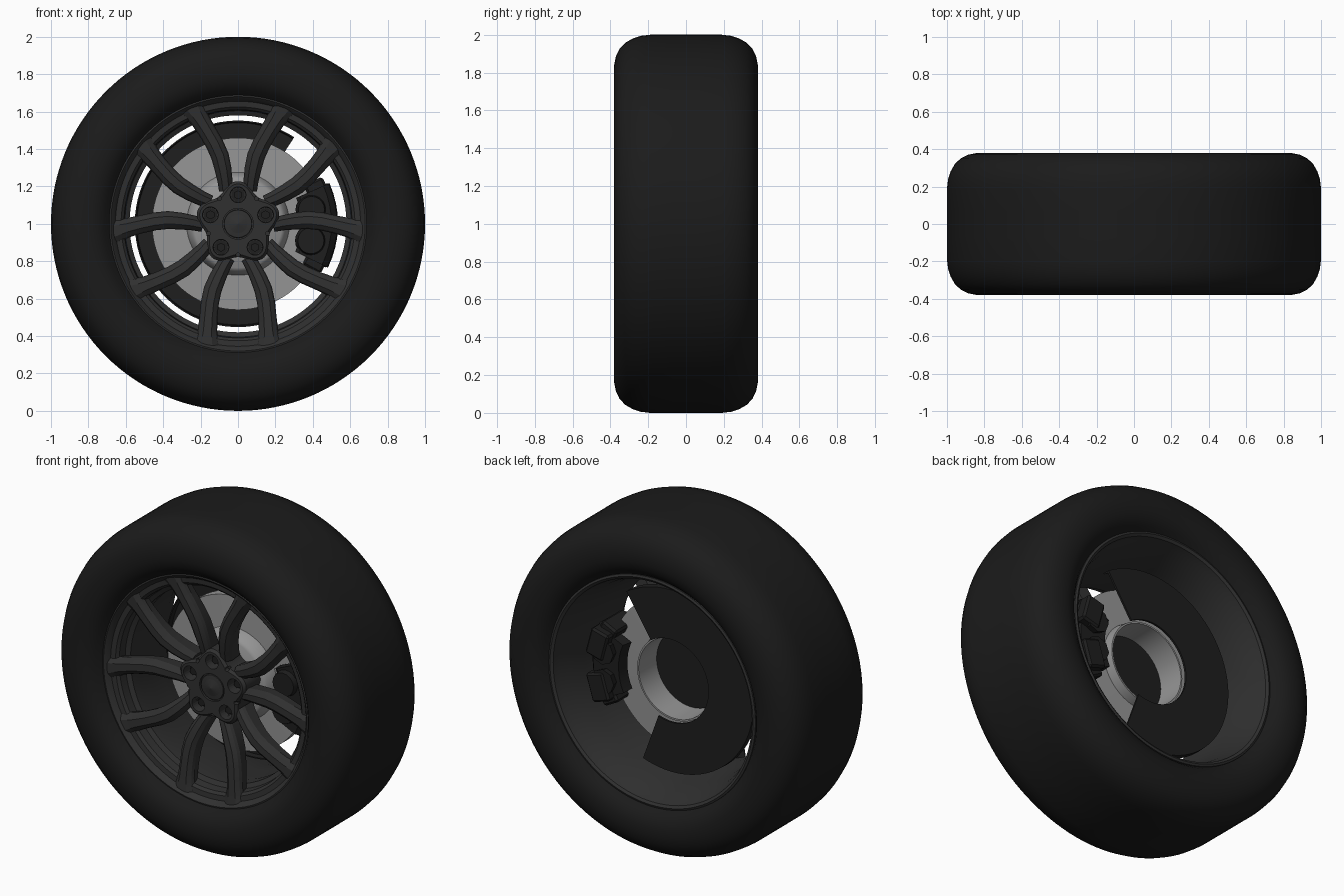
import bpy, bmesh
from math import cos, sin, pi, radians
from mathutils import Vector, Matrix

if "Cube" in bpy.data.objects:
    bpy.data.objects.remove(bpy.data.objects["Cube"])


def material(name, v):
    m = bpy.data.materials.new(name)
    m.diffuse_color = (v, v, v, 1)
    m.use_nodes = True
    m.node_tree.nodes["Principled BSDF"].inputs["Base Color"].default_value = m.diffuse_color
    return m


RUBBER = material("rubber", 0.011)
ALLOY = material("dark_alloy", 0.03)
BLACK = material("black_metal", 0.013)
STEEL = material("steel", 0.3)


def finish(name, bm, mat, smooth=35):
    bmesh.ops.remove_doubles(bm, verts=bm.verts, dist=1e-5)
    bmesh.ops.recalc_face_normals(bm, faces=bm.faces)
    me = bpy.data.meshes.new(name)
    bm.to_mesh(me)
    bm.free()
    ob = bpy.data.objects.new(name, me)
    bpy.context.collection.objects.link(ob)
    me.materials.append(mat)
    if smooth:
        bpy.ops.object.select_all(action='DESELECT')
        ob.select_set(True)
        bpy.context.view_layer.objects.active = ob
        bpy.ops.object.shade_smooth_by_angle(angle=radians(smooth))
    return ob


def lathe(name, profile, mat, seg=96, a0=0, a1=360, smooth=35):
    """Sweep a closed (radius, y) profile around the axle."""
    bm = bmesh.new()
    full = a1 - a0 == 360
    rings = []
    for i in range(seg if full else seg + 1):
        a = radians(a0 + (a1 - a0) * i / seg)
        rings.append([bm.verts.new((r * cos(a), y, 1 + r * sin(a))) for r, y in profile])
    n = len(profile)
    for i in range(seg):
        p, q = rings[i], rings[(i + 1) % len(rings)]
        for j in range(n):
            k = (j + 1) % n
            bm.faces.new((p[j], p[k], q[k], q[j]))
    if not full:
        bm.faces.new(rings[0])
        bm.faces.new(rings[-1])
    bmesh.ops.remove_doubles(bm, verts=bm.verts, dist=1e-5)
    bmesh.ops.dissolve_degenerate(bm, edges=bm.edges, dist=1e-6)
    return finish(name, bm, mat, smooth)


def polar(r, deg, y):
    return Vector((r * cos(radians(deg)), y, 1 + r * sin(radians(deg))))


def add_cylinder(bm, center, r1, r2, depth, seg=24):
    """Cylinder along y; r1 is the front radius."""
    m = Matrix.Translation(center) @ Matrix.Rotation(pi / 2, 4, 'X')
    bmesh.ops.create_cone(bm, cap_ends=True, segments=seg, radius1=r2, radius2=r1,
                          depth=depth, matrix=m)


# Tyre: half of the section mirrored
half = [(0.67, .295), (0.69, .315), (0.715, .345), (0.75, .368), (0.79, .379), (0.84, .38),
        (0.885, .371), (0.925, .352), (0.957, .322), (0.98, .282), (0.994, .24), (1, .19), (1, .07)]
lathe("tyre", [(r, -y) for r, y in half] + half[::-1], RUBBER, 128, smooth=50)

# Rim barrel with front and rear lips
lathe("rim_barrel", [
    (.665, -.30), (.68, -.315), (.692, -.312), (.692, -.29), (.65, -.25), (.62, -.1), (.63, .15),
    (.67, .27), (.692, .30), (.692, .325), (.68, .33), (.665, .32), (.655, .28), (.635, .22),
    (.612, .1), (.598, -.02), (.58, -.13), (.58, -.2), (.605, -.215), (.61, -.265), (.625, -.28),
    (.655, -.283)], ALLOY, 120)

# Ten spokes in five pairs: (sideways, outwards, front y, half width)
PATH = [(.05, .18, -.235, .036), (.078, .225, -.25, .040), (.108, .285, -.266, .045),
        (.135, .35, -.277, .048), (.15, .42, -.284, .048), (.158, .50, -.29, .048),
        (.163, .57, -.295, .052), (.166, .615, -.299, .062), (.168, .648, -.302, .074)]
bm = bmesh.new()
for k in range(5):
    turn = radians(270 + 72 * k)
    for side in (-1, 1):
        rings = []
        for i, (u, v, y, w) in enumerate(PATH):
            a, b = PATH[max(i - 1, 0)], PATH[min(i + 1, len(PATH) - 1)]
            t = Vector((b[0] - a[0], b[1] - a[1])).normalized()
            depth = .12 - .05 * i / 8
            ring = []
            for s, d in ((-.8, depth), (-1, .035), (-.85, .018), (-.42, 0), (.42, 0),
                         (.85, .018), (1, .035), (.8, depth)):
                pu, pv = u + s * w * t.y, v - s * w * t.x
                pu *= side
                ring.append(bm.verts.new((pv * cos(turn) - pu * sin(turn), y + d,
                                          1 + pv * sin(turn) + pu * cos(turn))))
            rings.append(ring)
        for p, q in zip(rings, rings[1:]):
            for j in range(8):
                bm.faces.new((p[j], p[(j + 1) % 8], q[(j + 1) % 8], q[j]))
        bm.faces.new(rings[0])
        bm.faces.new(rings[-1])
finish("spokes", bm, ALLOY, 22)

# Lobed hub plate with bolt pockets cut out
bm = bmesh.new()
loops = []
for y, inset in ((-.10, 0), (-.235, 0), (-.25, .015)):
    loops.append([bm.verts.new(polar(.203 + .025 * cos(radians(5 * (d - 90))) - inset, d, y))
                  for d in range(0, 360, 4)])
for p, q in zip(loops, loops[1:]):
    for j in range(90):
        bm.faces.new((p[j], p[(j + 1) % 90], q[(j + 1) % 90], q[j]))
bm.faces.new(loops[0])
bm.faces.new(loops[-1])
hub = finish("hub_plate", bm, ALLOY)
bm = bmesh.new()
for k in range(5):
    add_cylinder(bm, polar(.155, 90 + 72 * k, -.25), .045, .040, .13)
    add_cylinder(bm, polar(.168, 54 + 72 * k, -.25), .012, .012, .06, 12)
add_cylinder(bm, (0, -.25, 1), .082, .082, .03, 40)
cutter = finish("pocket_cutter", bm, BLACK, 0)
cutter.hide_render = True
cutter.hide_viewport = True
cut = hub.modifiers.new("pockets", 'BOOLEAN')
cut.operation = 'DIFFERENCE'
cut.solver = 'EXACT'
cut.object = cutter

# Wheel bolts
bm = bmesh.new()
for k in range(5):
    add_cylinder(bm, polar(.155, 90 + 72 * k, -.195), .024, .024, .05, 6)
    add_cylinder(bm, polar(.155, 90 + 72 * k, -.184), .036, .036, .012, 20)
finish("wheel_bolts", bm, BLACK)

# Faceted centre cap
lathe("centre_cap", [(0, -.262), (.05, -.25), (.074, -.247), (.077, -.23), (0, -.23)],
      ALLOY, 20, smooth=0)

# Brake disc with hat
lathe("brake_disc", [(0, -.10), (.235, -.10), (.255, -.085), (.275, -.02), (.46, -.015),
                     (.46, .05), (.26, .055), (.25, .11), (.24, .11), (.235, -.08), (0, -.08)],
      STEEL, 80, smooth=50)
lathe("hub_carrier", [(0, -.085), (.232, -.085), (.232, -.05), (0, -.05)], BLACK, 48)

# Dust shield, open around the caliper
lathe("dust_shield", [(.25, .13), (.54, .13), (.545, .10), (.552, .10), (.55, .142), (.25, .142)],
      BLACK, 60, 57, 290)

# Caliper bridging the disc, with piston housings and rear bracket blocks
lathe("caliper_body", [(.34, -.085), (.36, -.10), (.50, -.10), (.53, -.07), (.535, .13), (.51, .16),
                       (.34, .16), (.33, .09), (.485, .09), (.485, -.04), (.34, -.04)],
      BLACK, 8, -26, 24, 20)
bm = bmesh.new()
for d in (-13, 11):
    add_cylinder(bm, polar(.40, d, -.095), .07, .085, .07, 20)
    add_cylinder(bm, polar(.43, d, .165), .06, .075, .07, 8)
finish("caliper_pistons", bm, BLACK)
bm = bmesh.new()
for d in (-17, 15):
    m = (Matrix.Translation(polar(.47, d, .17)) @ Matrix.Rotation(radians(-d), 4, 'Y')
         @ Matrix.Diagonal((.12, .08, .17, 1)))
    bmesh.ops.create_cube(bm, size=1, matrix=m)
for d in (-28, 26):
    m = (Matrix.Translation(polar(.46, d, .06)) @ Matrix.Rotation(radians(-d), 4, 'Y')
         @ Matrix.Diagonal((.11, .2, .06, 1)))
    bmesh.ops.create_cube(bm, size=1, matrix=m)
bmesh.ops.bevel(bm, geom=bm.edges[:], offset=.012, segments=1, affect='EDGES')
finish("caliper_bracket", bm, BLACK, 0)
